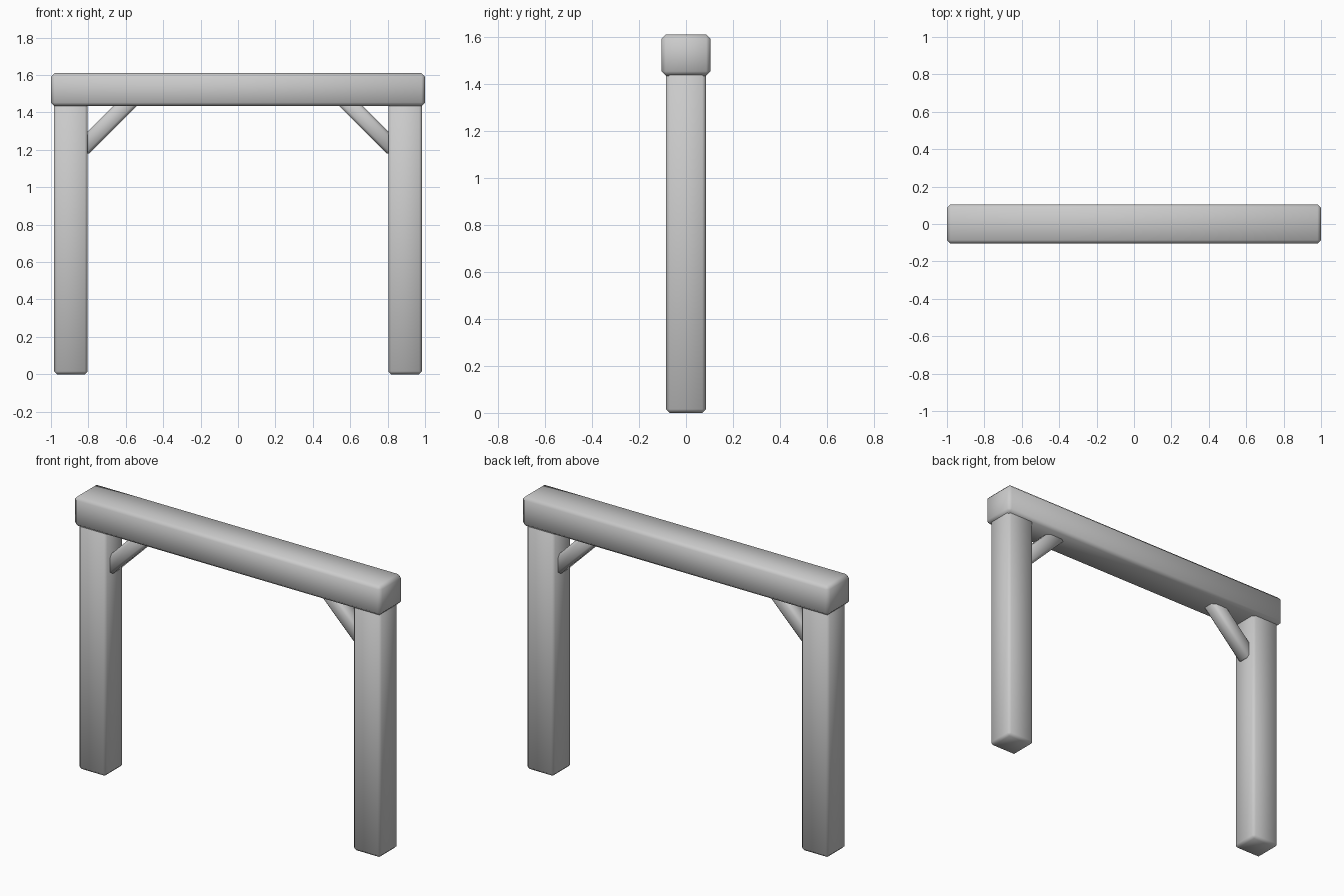
import bpy
import math
from mathutils import Vector

cube = bpy.data.objects.get("Cube")
if cube:
    bpy.data.objects.remove(cube, do_unlink=True)

# Single plain grey for all timber
grey = bpy.data.materials.new("plain grey")
grey.use_nodes = True
colour = (0.6, 0.6, 0.6, 1.0)
grey.diffuse_color = colour
grey.node_tree.nodes["Principled BSDF"].inputs["Base Color"].default_value = colour


def timber(name, centre, size, chamfer, tilt=0.0):
    """Chamfered, softly shaded beam, tilted about the y axis."""
    bpy.ops.mesh.primitive_cube_add(size=1, location=centre, rotation=(0, tilt, 0))
    obj = bpy.context.object
    obj.name = obj.data.name = name
    for v in obj.data.vertices:
        v.co = v.co * Vector(size)
    obj.data.materials.append(grey)
    bevel = obj.modifiers.new("chamfer", "BEVEL")
    bevel.width = chamfer
    bevel.segments = 1
    bevel.limit_method = "NONE"
    bpy.ops.object.shade_smooth()
    return obj


# Crossbeam resting on the posts
timber("crossbeam", (0, 0, 1.522), (2.0, 0.21, 0.176), 0.019)

# Posts and diagonal corner braces on both sides
for side, label in ((-1, "right"), (1, "left")):
    timber(label + "_post", (side * 0.894, 0, 0.73), (0.181, 0.17, 1.46), 0.016)
    timber(label + "_brace", (side * 0.699, 0, 1.339),
           (0.39, 0.088, 0.088), 0.016, side * math.radians(45))
